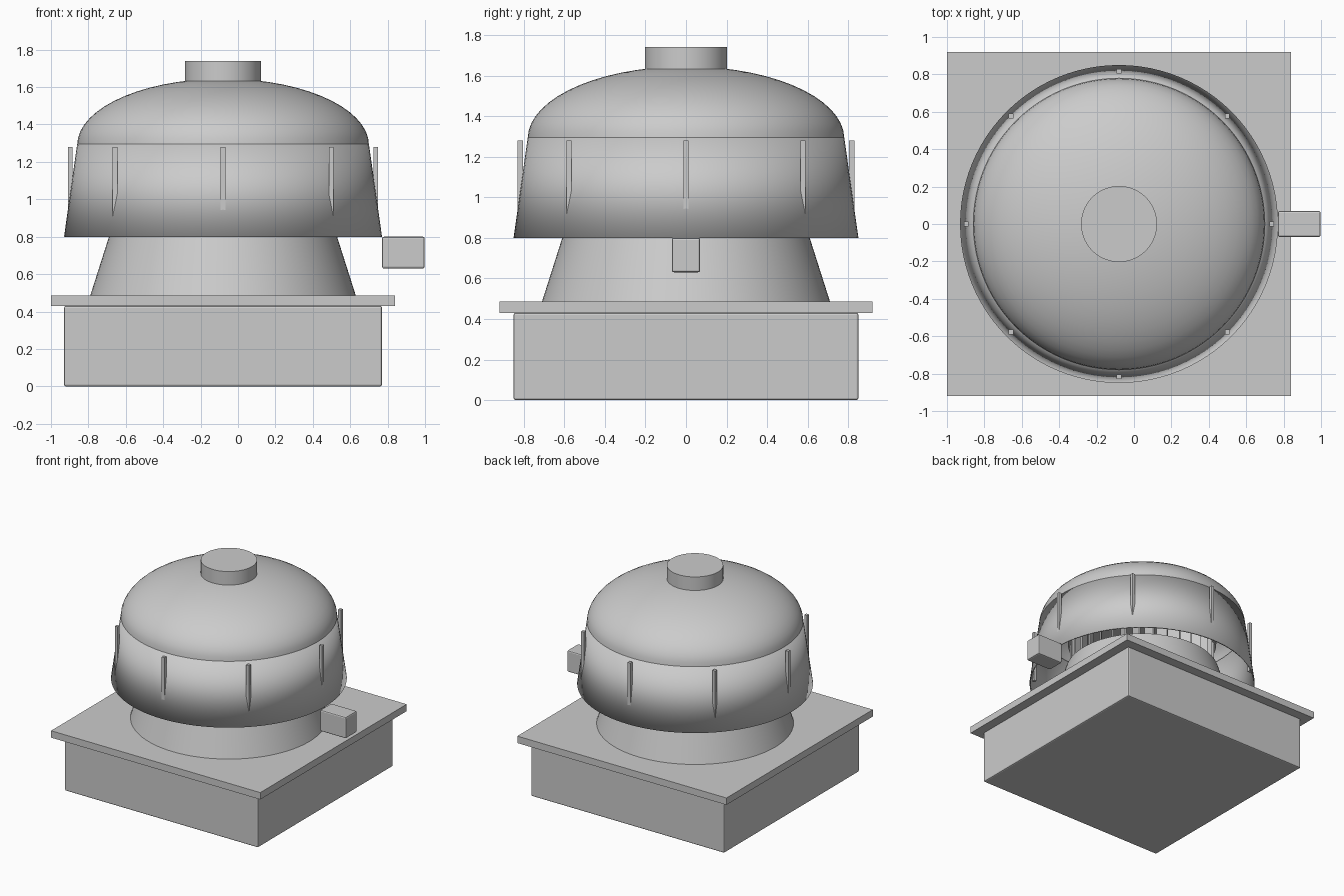
import bpy, math
from mathutils import Matrix

if "Cube" in bpy.data.objects:
    bpy.data.objects.remove(bpy.data.objects["Cube"])

CX = -0.08  # fan axis


def box(name, x0, x1, y0, y1, z0, z1, bevel=0.0):
    bpy.ops.mesh.primitive_cube_add(size=1)
    o = bpy.context.object
    o.name = name
    o.data.transform(Matrix.Diagonal((x1 - x0, y1 - y0, z1 - z0, 1)))
    o.location = ((x0 + x1) / 2, (y0 + y1) / 2, (z0 + z1) / 2)
    if bevel:
        m = o.modifiers.new("bevel", 'BEVEL')
        m.width = bevel
        m.segments = 2
    return o


def lathe(name, profile, n=96, caps=(), thick=0.0):
    """Revolve (radius, z) points, listed bottom to top, about the fan axis."""
    verts, faces = [], []
    for r, z in profile:
        for i in range(n):
            a = 2 * math.pi * i / n
            verts.append((r * math.cos(a), r * math.sin(a), z))
    for k in range(len(profile) - 1):
        for i in range(n):
            j = (i + 1) % n
            faces.append((k * n + i, k * n + j, (k + 1) * n + j, (k + 1) * n + i))
    if 'bottom' in caps:
        faces.append(tuple(reversed(range(n))))
    if 'top' in caps:
        faces.append(tuple(range((len(profile) - 1) * n, len(profile) * n)))
    me = bpy.data.meshes.new(name)
    me.from_pydata(verts, [], faces)
    o = bpy.data.objects.new(name, me)
    bpy.context.collection.objects.link(o)
    o.location.x = CX
    bpy.ops.object.select_all(action='DESELECT')
    o.select_set(True)
    bpy.context.view_layer.objects.active = o
    bpy.ops.object.shade_smooth_by_angle(angle=math.radians(30))
    if thick:
        m = o.modifiers.new("thickness", 'SOLIDIFY')
        m.thickness = thick
        m.offset = -1
    return o


# Square base and flange
box("curb_base", CX - 0.85, CX + 0.85, -0.85, 0.85, 0, 0.43, 0.01)
box("base_flange", CX - 0.92, CX + 0.92, -0.92, 0.92, 0.43, 0.485)

# Tapered inlet under the hood
lathe("inlet_cone", [(0.71, 0.485), (0.578, 0.9)], caps=('bottom', 'top'))

# Flared skirt, elliptical dome and top cap
lathe("hood_skirt", [(0.85, 0.8), (0.78, 1.295)], thick=0.01)
dome = [(0.78 * math.cos(t), 1.29 + 0.355 * math.sin(t))
        for t in (math.radians(i * 84 / 14) for i in range(15))]
lathe("hood_dome", dome, caps=('top',))
lathe("top_cap", [(0.203, 1.6), (0.203, 1.74)], caps=('bottom', 'top'))

# Vertical ribs around the skirt
for i in range(8):
    a = i * math.pi / 4
    x, y = CX + 0.817 * math.cos(a), 0.817 * math.sin(a)
    box(f"skirt_rib_{i + 1}", x - 0.0125, x + 0.0125, y - 0.0125, y + 0.0125, 0.86, 1.28)

# Fan wheel hidden inside the hood
lathe("wheel_plate", [(0.56, 1.14), (0.56, 1.16)], caps=('bottom', 'top'))
for i in range(32):
    a = i * math.pi / 16
    b = box(f"wheel_blade_{i + 1}", -0.05, 0.05, -0.006, 0.006, 0.9, 1.14)
    b.location.x = CX + 0.5 * math.cos(a)
    b.location.y = 0.5 * math.sin(a)
    b.rotation_euler.z = a + math.radians(35)

# Electrical box beside the hood
box("junction_box", 0.77, 0.998, -0.07, 0.07, 0.63, 0.8, 0.01)
